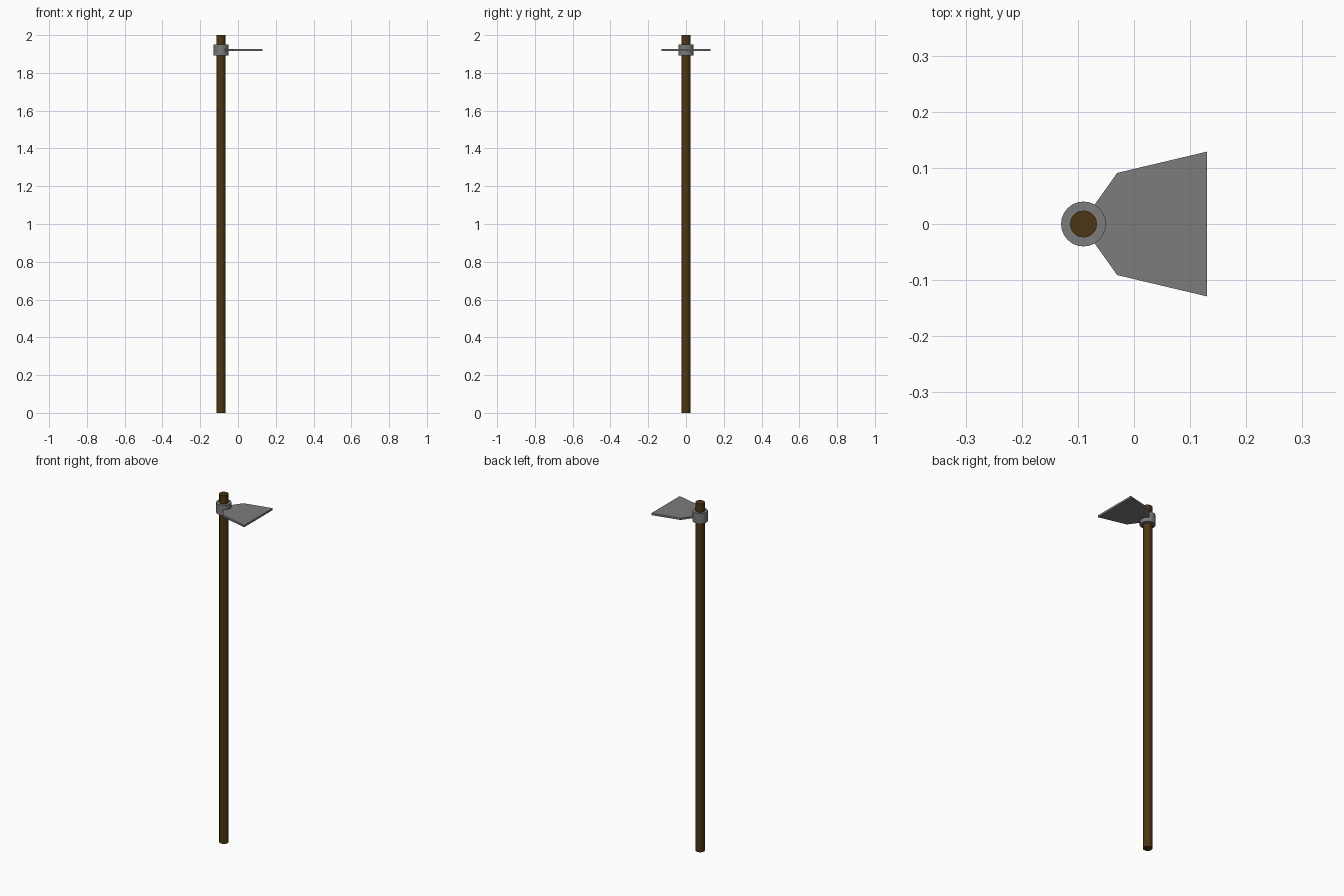
import bpy, bmesh, math

if "Cube" in bpy.data.objects:
    bpy.data.objects.remove(bpy.data.objects["Cube"])

def material(name, rgb):
    m = bpy.data.materials.new(name)
    m.diffuse_color = (*rgb, 1)
    m.use_nodes = True
    m.node_tree.nodes["Principled BSDF"].inputs["Base Color"].default_value = m.diffuse_color
    return m

wood = material("dark wood", (0.075, 0.036, 0.006))
steel = material("grey steel", (0.2, 0.2, 0.2))
AXIS_X = -0.09

def cylinder(name, radius, z0, z1, sides, mat):
    bpy.ops.mesh.primitive_cylinder_add(vertices=sides, radius=radius, depth=z1 - z0,
                                        location=(AXIS_X, 0, (z0 + z1) / 2))
    ob = bpy.context.object
    ob.name = name
    ob.data.materials.append(mat)
    bpy.ops.object.shade_smooth_by_angle(angle=math.radians(35))
    return ob

# long handle and the socket collar around it
cylinder("handle", 0.024, 0, 2, 24, wood)
cylinder("collar", 0.04, 1.893, 1.951, 24, steel)

# flat flared blade, mirrored half profile
half = [(-0.072, 0.032), (-0.03, 0.091), (0.13, 0.129)]
outline = half + [(x, -y) for x, y in reversed(half)]
bm = bmesh.new()
face = bm.faces.new([bm.verts.new((x, y, 1.915)) for x, y in outline])
top = bmesh.ops.extrude_face_region(bm, geom=[face])["geom"]
bmesh.ops.translate(bm, verts=[v for v in top if isinstance(v, bmesh.types.BMVert)], vec=(0, 0, 0.011))
bmesh.ops.recalc_face_normals(bm, faces=bm.faces)
mesh = bpy.data.meshes.new("blade")
bm.to_mesh(mesh)
bm.free()
mesh.materials.append(steel)
bpy.context.collection.objects.link(bpy.data.objects.new("blade", mesh))
